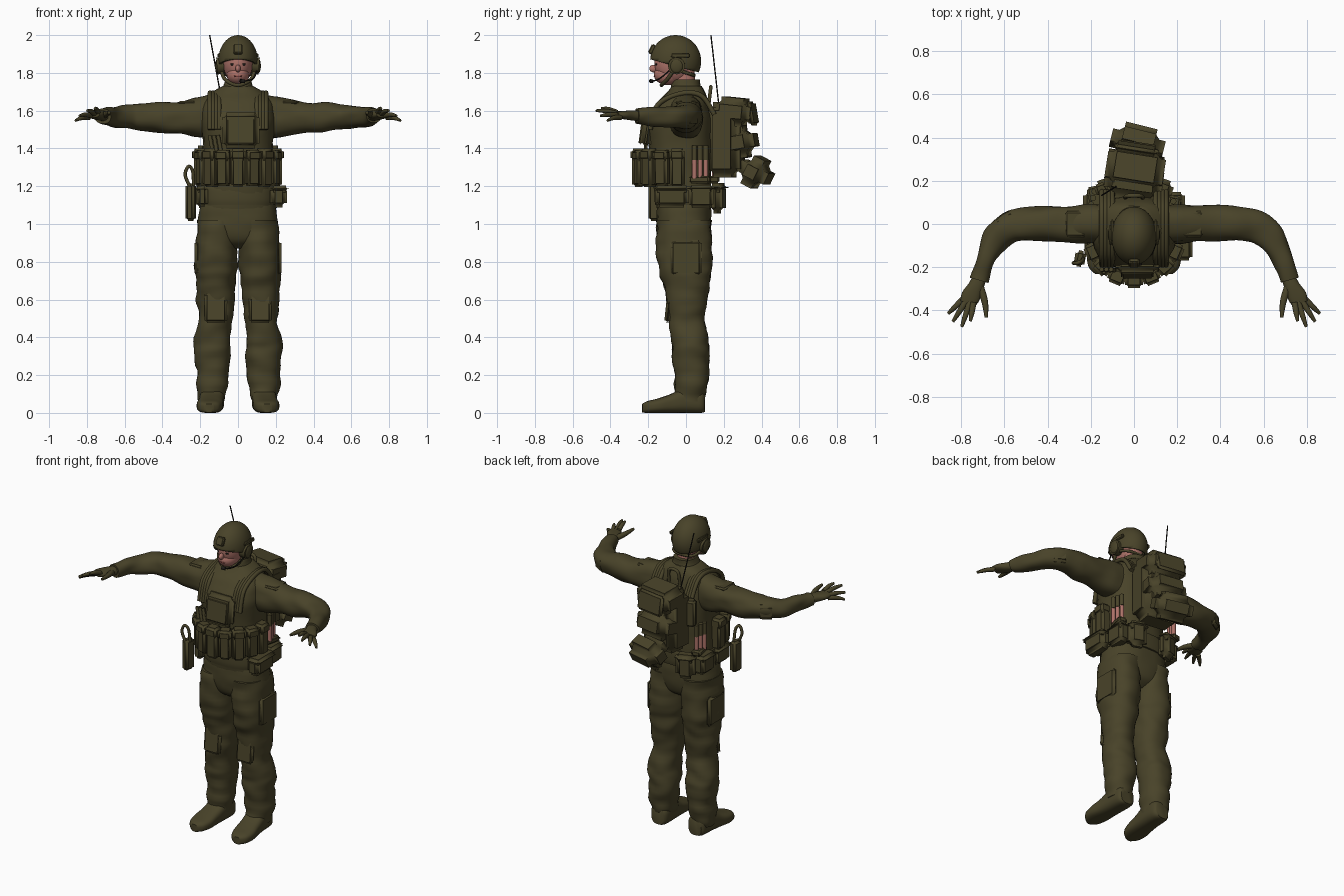
import bpy, bmesh
from math import sin, cos, radians, pi
from mathutils import Vector, Matrix, Euler, noise

if "Cube" in bpy.data.objects:
    bpy.data.objects.remove(bpy.data.objects["Cube"])


def material(name, rgb):
    m = bpy.data.materials.new(name)
    m.use_nodes = True
    m.diffuse_color = (*rgb, 1)
    bsdf = m.node_tree.nodes["Principled BSDF"]
    bsdf.inputs["Base Color"].default_value = (*rgb, 1)
    bsdf.inputs["Roughness"].default_value = 0.9
    return m


OLIVE = material("olive cloth", (.066, .056, .022))
SKIN = material("skin pink", (.42, .17, .14))
BLACK = material("soft black", (.012, .011, .009))
LIP = material("lip", (.26, .07, .06))


def finish(name, bm, mat, angle=50):
    bmesh.ops.recalc_face_normals(bm, faces=bm.faces[:])
    me = bpy.data.meshes.new(name)
    bm.to_mesh(me)
    bm.free()
    me.materials.append(mat)
    me.polygons.foreach_set("use_smooth", [True] * len(me.polygons))
    me.set_sharp_from_angle(angle=radians(angle))
    ob = bpy.data.objects.new(name, me)
    bpy.context.collection.objects.link(ob)
    return ob


def spline(keys, steps):
    """Smooth curve through the key tuples."""
    k = [Vector(p) for p in keys]
    out = []
    for i in range(len(k) - 1):
        a, b, c, d = k[max(i - 1, 0)], k[i], k[i + 1], k[min(i + 2, len(k) - 1)]
        for j in range(steps):
            t = j / steps
            out.append(b + (c - a) * (t / 2) + (a * 2 - b * 5 + c * 4 - d) * (t * t / 2)
                       + (b * 3 - a - c * 3 + d) * (t ** 3 / 2))
    return out + [k[-1]]


def tube(name, keys, mat=OLIVE, power=2.3, n=28, steps=5, folds=0.0):
    """Skin over rings given as x, y, z, half width, half height."""
    pts = spline(keys, steps)
    bm = bmesh.new()
    rings = []
    for i, p in enumerate(pts):
        pos = Vector(p[:3])
        t = (Vector(pts[min(i + 1, len(pts) - 1)][:3]) - Vector(pts[max(i - 1, 0)][:3])).normalized()
        if abs(t.z) > .75:
            side, up = Vector((1, 0, 0)), Vector((0, 1, 0))
        else:
            side, up = t.cross(Vector((0, 0, 1))).normalized(), Vector((0, 0, 1))
        ring = []
        for j in range(n):
            c, s = cos(2 * pi * j / n), sin(2 * pi * j / n)
            r = (abs(c) ** power + abs(s) ** power) ** (-1 / power)
            d = side * (c * r * p[3]) + up * (s * r * p[4])
            q = pos + d
            fold = noise.noise(Vector((q.x * 9, q.y * 9, q.z * 16))) * folds
            ring.append(bm.verts.new(q + d.normalized() * fold))
        rings.append(ring)
    for a, b in zip(rings, rings[1:]):
        for j in range(n):
            bm.faces.new((a[j], a[(j + 1) % n], b[(j + 1) % n], b[j]))
    bm.faces.new(rings[0])
    bm.faces.new(rings[-1])
    return finish(name, bm, mat)


def ball(name, loc, radii, mat=OLIVE):
    bm = bmesh.new()
    bmesh.ops.create_uvsphere(bm, u_segments=28, v_segments=18, radius=1)
    bmesh.ops.transform(bm, matrix=Matrix.LocRotScale(Vector(loc), None, Vector(radii)), verts=bm.verts)
    return finish(name, bm, mat)


def pouch(name, loc, size, turn=0, tilt=0, round_=.018, flap=False, mat=OLIVE):
    """Soft box, with an optional lid overlapping its outer (-y) face."""
    bm = bmesh.new()
    boxes = [(Vector((0, 0, 0)), Vector(size))]
    if flap:
        boxes.append((Vector((0, -.006, size[2] * .36)), Vector((size[0] + .008, size[1] + .008, size[2] * .32))))
    for off, dims in boxes:
        part = bmesh.ops.create_cube(bm, size=1, matrix=Matrix.LocRotScale(off, None, dims))
        edges = list({e for v in part["verts"] for e in v.link_edges})
        bmesh.ops.bevel(bm, geom=edges, offset=min(round_, min(dims) * .45), segments=3, affect='EDGES')
    rot = Euler((radians(tilt), 0, radians(turn)))
    bmesh.ops.transform(bm, matrix=Matrix.LocRotScale(Vector(loc), rot, None), verts=bm.verts)
    return finish(name, bm, mat)


def rod(name, a, b, radius, mat=OLIVE):
    a, b = Vector(a), Vector(b)
    bm = bmesh.new()
    rot = (b - a).to_track_quat('Z', 'Y')
    bmesh.ops.create_cone(bm, cap_ends=True, segments=20, radius1=radius, radius2=radius,
                          depth=(b - a).length, matrix=Matrix.LocRotScale((a + b) / 2, rot, None))
    return finish(name, bm, mat, 40)


def cord(name, points, radius, mat=OLIVE):
    cu = bpy.data.curves.new(name, 'CURVE')
    cu.dimensions = '3D'
    cu.bevel_depth = radius
    cu.bevel_resolution = 2
    cu.use_fill_caps = True
    path = spline(points, 6)
    sp = cu.splines.new('POLY')
    sp.points.add(len(path) - 1)
    for q, p in zip(sp.points, path):
        q.co = (*p, 1)
    cu.materials.append(mat)
    ob = bpy.data.objects.new(name, cu)
    bpy.context.collection.objects.link(ob)


# Torso, pelvis, collar and neck
tube("torso", [(0, -.01, 1.05, .19, .14), (0, -.02, 1.2, .185, .15), (0, -.03, 1.4, .185, .165),
               (0, -.035, 1.54, .195, .172), (0, -.02, 1.63, .19, .14), (0, 0, 1.69, .145, .105),
               (0, .005, 1.73, .08, .08)], power=2.6, folds=.008)
tube("pelvis", [(0, -.01, .87, .05, .07), (0, -.01, .91, .16, .12), (0, -.01, .98, .21, .142),
                (0, -.01, 1.06, .205, .145), (0, -.01, 1.13, .19, .14)], power=2.5, folds=.006)
tube("belt", [(0, -.01, 1.1, .2, .152), (0, -.01, 1.13, .205, .157), (0, -.01, 1.18, .203, .157),
              (0, -.01, 1.2, .198, .152)], power=2.5)
tube("collar", [(0, .01, 1.69, .1, .09), (0, 0, 1.73, .078, .08), (0, .005, 1.765, .068, .07)], folds=.006)
tube("neck", [(0, -.01, 1.7, .055, .06), (0, -.015, 1.83, .055, .06)], SKIN)

# Head and face
ball("head", (0, -.06, 1.85), (.078, .108, .11), SKIN)
ball("jaw", (0, -.095, 1.79), (.06, .075, .055), SKIN)
ball("nose", (0, -.172, 1.823), (.014, .022, .02), SKIN)
ball("mouth", (0, -.164, 1.783), (.022, .007, .006), LIP)

# Helmet, cut along a rim that drops towards the back
bm = bmesh.new()
bmesh.ops.create_uvsphere(bm, u_segments=36, v_segments=24, radius=1,
                          matrix=Matrix.LocRotScale(Vector((0, -.055, 1.862)), None, Vector((.105, .135, .138))))
bmesh.ops.bisect_plane(bm, geom=bm.verts[:] + bm.edges[:] + bm.faces[:], plane_co=(0, -.19, 1.872),
                       plane_no=(0, .27, 1), clear_inner=True)
helmet = finish("helmet", bm, OLIVE)
shell = helmet.modifiers.new("thickness", 'SOLIDIFY')
shell.thickness = .014
pouch("helmet_mount", (0, -.18, 1.925), (.05, .025, .055), tilt=-25, round_=.006)
rod("microphone", (.035, -.18, 1.755), (.012, -.187, 1.757), .01, BLACK)
cord("microphone_boom", [(.1, -.09, 1.81), (.08, -.14, 1.77), (.03, -.18, 1.755)], .004, BLACK)
cord("chin_strap", [(-.09, -.06, 1.82), (-.068, -.1, 1.765), (0, -.13, 1.735), (.068, -.1, 1.765),
                    (.09, -.06, 1.82)], .01)
cord("helmet_nape_strap", [(-.09, -.03, 1.81), (-.06, .035, 1.79), (.06, .035, 1.79), (.09, -.03, 1.81)], .009)

# Mirrored parts
for s, tag in ((1, "left"), (-1, "right")):
    def m(keys):
        return [(k[0] * s, *k[1:]) for k in keys]

    ball(tag + "_eye", (s * .028, -.157, 1.845), (.013, .006, .006), BLACK)
    rod(tag + "_ear_cup", (s * .075, -.05, 1.84), (s * .112, -.05, 1.837), .045)
    ball(tag + "_ear_pad", (s * .108, -.05, 1.837), (.013, .034, .038))
    pouch(tag + "_helmet_rail", (s * .1, -.03, 1.892), (.016, .1, .025), round_=.005)
    # Leg with boot
    tube(tag + "_leg", m([(.14, .02, .06, .066, .075), (.14, .02, .1, .074, .083), (.135, .03, .2, .085, .09),
                          (.137, .025, .32, .096, .098), (.137, .02, .38, .094, .098), (.12, .003, .5, .089, .095),
                          (.12, .005, .6, .098, .108), (.118, 0, .7, .105, .125), (.116, -.005, .78, .111, .142),
                          (.113, -.01, .9, .107, .145), (.107, -.01, 1.02, .105, .145)]), folds=.014)
    tube(tag + "_boot", m([(.135, .1, .055, .045, .05), (.135, .075, .062, .06, .062), (.138, -.01, .066, .065, .066),
                           (.143, -.08, .05, .066, .05), (.15, -.15, .038, .069, .038), (.153, -.205, .031, .055, .031),
                           (.154, -.232, .025, .025, .023)]), power=3)
    pouch(tag + "_cargo_pocket", (s * .213, 0, .82), (.035, .17, .19), round_=.016)
    pouch(tag + "_knee_pad", (s * .118, -.092, .56), (.12, .03, .17), tilt=-6, round_=.014)
    # Sleeve
    tube(tag + "_sleeve", m([(.12, 0, 1.575, .09, .12), (.21, 0, 1.565, .09, .108), (.31, 0, 1.563, .083, .086),
                             (.42, .002, 1.565, .08, .08), (.51, 0, 1.567, .075, .073), (.575, -.015, 1.567, .072, .062),
                             (.63, -.06, 1.567, .065, .056), (.672, -.13, 1.567, .052, .05),
                             (.7, -.2, 1.57, .044, .046), (.718, -.26, 1.572, .045, .04)]), folds=.012)
    pouch(tag + "_elbow_pad", (s * .6, .028, 1.565), (.1, .035, .095), turn=-s * 32, round_=.015)
    pouch(tag + "_shoulder_patch", (s * .27, 0, 1.642), (.1, .12, .02), round_=.009)
    # Gloved hand
    tube(tag + "_palm", m([(.712, -.245, 1.572, .032, .027), (.732, -.29, 1.575, .036, .026),
                           (.755, -.335, 1.577, .044, .021), (.768, -.368, 1.579, .036, .015)]))
    tips = [(.86, -.415, 1.548), (.838, -.452, 1.573), (.797, -.476, 1.6), (.757, -.45, 1.612)]
    for i, tip in enumerate(tips):
        base = Vector((.788, -.345, 1.565)).lerp(Vector((.742, -.362, 1.59)), i / 3)
        mid = base.lerp(Vector(tip), .55) + Vector((0, 0, .006))
        tube(f"{tag}_finger_{i + 1}", m([(*base, .014, .014), (*mid, .0125, .012), (*tip, .007, .007)]), n=12)
    tube(tag + "_thumb", m([(.712, -.29, 1.575, .018, .018), (.69, -.36, 1.585, .015, .014),
                            (.683, -.432, 1.59, .008, .008)]), n=12)
    # Shoulder strap and vest edge
    for i in range(4):
        x = s * (.1 + i * .016)
        cord(f"{tag}_shoulder_strap_{i + 1}", [(x, -.19, 1.5), (x, -.15, 1.63), (x, -.03, 1.69),
                                               (x, .08, 1.68), (x, .15, 1.58)], .013)
    # Belt pouches towards the back
    pouch(tag + "_rear_belt_pouch", (s * .185, .08, 1.145), (.13, .08, .12), turn=s * 90, flap=True)
    pouch(tag + "_canteen", (s * .115, .165, 1.135), (.12, .08, .16), turn=s * 160, round_=.03, flap=True)

# Ring of ammunition pouches round the vest
for i, deg in enumerate(range(-88, 89, 22)):
    a = radians(deg)
    pouch(f"vest_pouch_{i + 1}", (.198 * sin(a), -.04 - .21 * cos(a), 1.295), (.076, .07, .2 - .012 * (i % 2)),
          turn=deg, round_=.014, flap=True)
pouch("chest_panel", (.015, -.205, 1.495), (.2, .06, .19), tilt=-8, round_=.025)
pouch("chest_panel_face", (.015, -.233, 1.49), (.15, .02, .14), tilt=-8, round_=.008)
for i in range(3):
    x = -.15 + i * .022
    rod(f"chest_pen_{i + 1}", (x + .02, -.215, 1.36), (x, -.21, 1.47), .01)

# Side belt pouch and holster
pouch("side_belt_pouch", (.215, -.075, 1.145), (.18, .09, .115), turn=90, round_=.025, flap=True)
pouch("front_belt_pouch", (-.19, -.08, 1.145), (.15, .06, .11), turn=-90, flap=True)
pouch("holster", (-.25, -.16, 1.115), (.05, .075, .2), turn=-10, round_=.014)
cord("holster_loop", [(-.255, -.18, 1.2), (-.28, -.18, 1.26), (-.262, -.18, 1.305), (-.24, -.17, 1.28),
                      (-.235, -.16, 1.2)], .009)

# Flares on both sides: pink tubes with cloth caps
for s, tag, y0 in ((1, "left", .045), (-1, "right", .09)):
    for i in range(3):
        x, y = s * (.198 - i * .008), y0 + i * .03
        rod(f"{tag}_flare_{i + 1}", (x, y, 1.24), (x, y, 1.345), .0125, SKIN)
        rod(f"{tag}_flare_cap_{i + 1}", (x, y, 1.34), (x, y, 1.415), .014)
    pouch(tag + "_flare_holder", (s * .18, y0 + .03, 1.235), (.06, .11, .04), turn=-s * 12, round_=.01)

# Backpack with pouches, bed roll and radio antenna
pouch("pack_body", (0, .205, 1.445), (.27, .19, .4), turn=-8, round_=.045)
pouch("pack_top", (.005, .255, 1.595), (.27, .2, .15), turn=-9, tilt=-6, round_=.04)
pouch("pack_middle", (.005, .275, 1.43), (.26, .2, .17), turn=-9, tilt=10, round_=.05)
pouch("pack_outer_panel", (.01, .35, 1.585), (.2, .03, .13), turn=-9, tilt=10, round_=.014)
pouch("bed_roll", (.015, .37, 1.275), (.25, .165, .165), turn=-14, tilt=-27, round_=.05)
cord("pack_handle", [(-.04, .12, 1.63), (-.03, .13, 1.715), (.03, .13, 1.715), (.04, .12, 1.63)], .01)
pouch("radio", (-.15, .16, 1.49), (.06, .06, .17), turn=20, round_=.012)
rod("antenna", (-.08, .175, 1.62), (-.15, .132, 2.0), .0035, BLACK)
